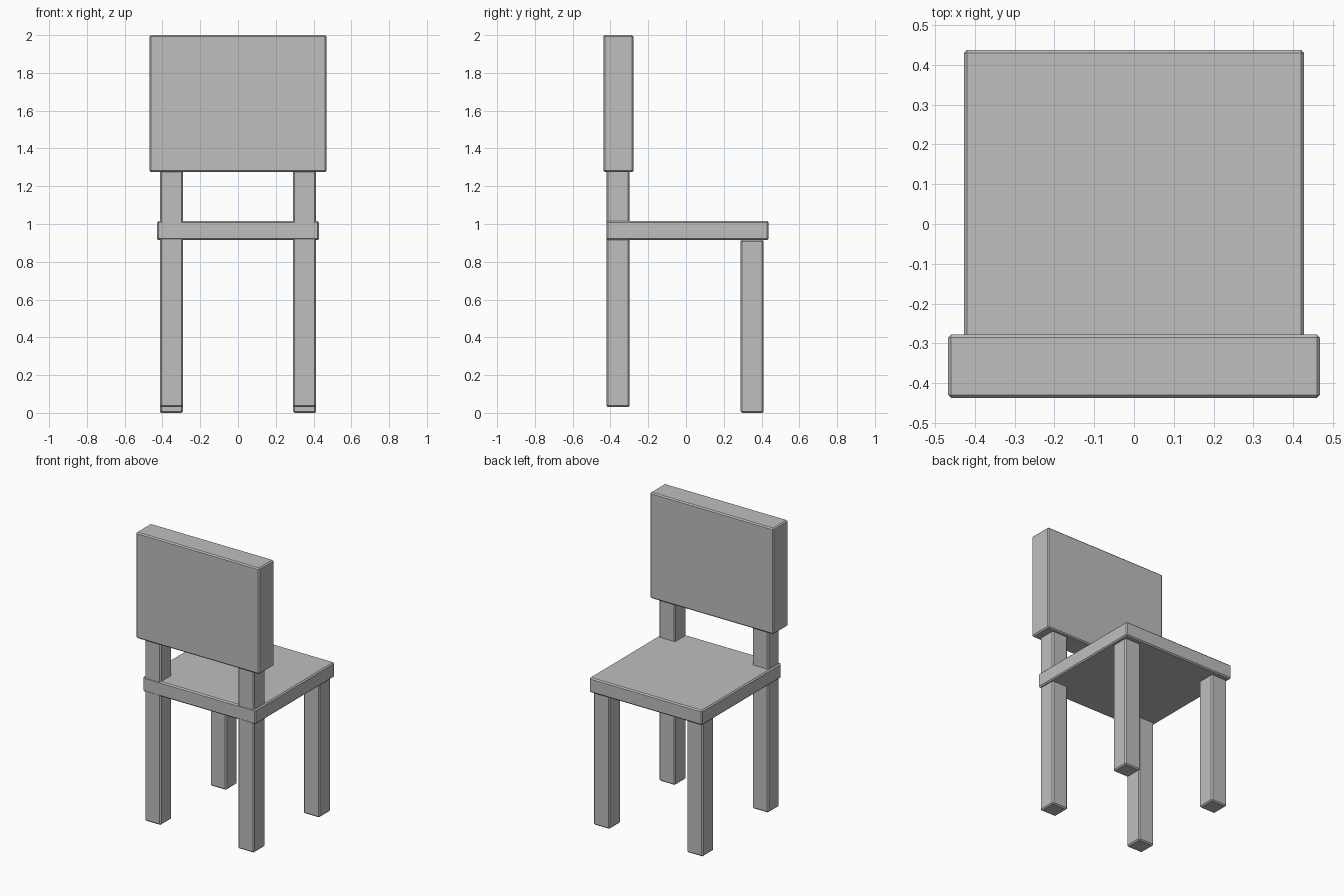
import bpy
import bmesh
from mathutils import Vector

cube = bpy.data.objects.get("Cube")
if cube:
    bpy.data.objects.remove(cube, do_unlink=True)

# Single plain colour
GREY = (0.52, 0.52, 0.52, 1)
grey = bpy.data.materials.new("plain grey")
grey.use_nodes = True
grey.diffuse_color = GREY
grey.node_tree.nodes["Principled BSDF"].inputs["Base Color"].default_value = GREY


def bevelled_box(name, low, high, bevel=0.008):
    """Box between two corners, with a narrow chamfer on every edge."""
    low, high = Vector(low), Vector(high)
    size, centre = high - low, (low + high) / 2
    bm = bmesh.new()
    bmesh.ops.create_cube(bm, size=1)
    for v in bm.verts:
        v.co = v.co * size
    mesh = bpy.data.meshes.new(name)
    bm.to_mesh(mesh)
    bm.free()
    mesh.materials.append(grey)
    obj = bpy.data.objects.new(name, mesh)
    obj.location = centre
    bpy.context.collection.objects.link(obj)
    chamfer = obj.modifiers.new("chamfer", 'BEVEL')
    chamfer.width = bevel
    chamfer.segments = 1
    return obj


# Seat and backrest panels
bevelled_box("seat", (-0.428, -0.422, 0.914), (0.428, 0.438, 1.015))
bevelled_box("backrest", (-0.468, -0.438, 1.274), (0.468, -0.278, 2.0))

# Short legs under the open edge, tall posts that run up to the backrest
for side, x in (("right", -0.353), ("left", 0.353)):
    x0, x1 = x - 0.061, x + 0.061
    bevelled_box(side + "_seat_leg", (x0, 0.289, 0), (x1, 0.411, 0.916))
    bevelled_box(side + "_backrest_post", (x0, -0.420, 0.03), (x1, -0.298, 1.30))
